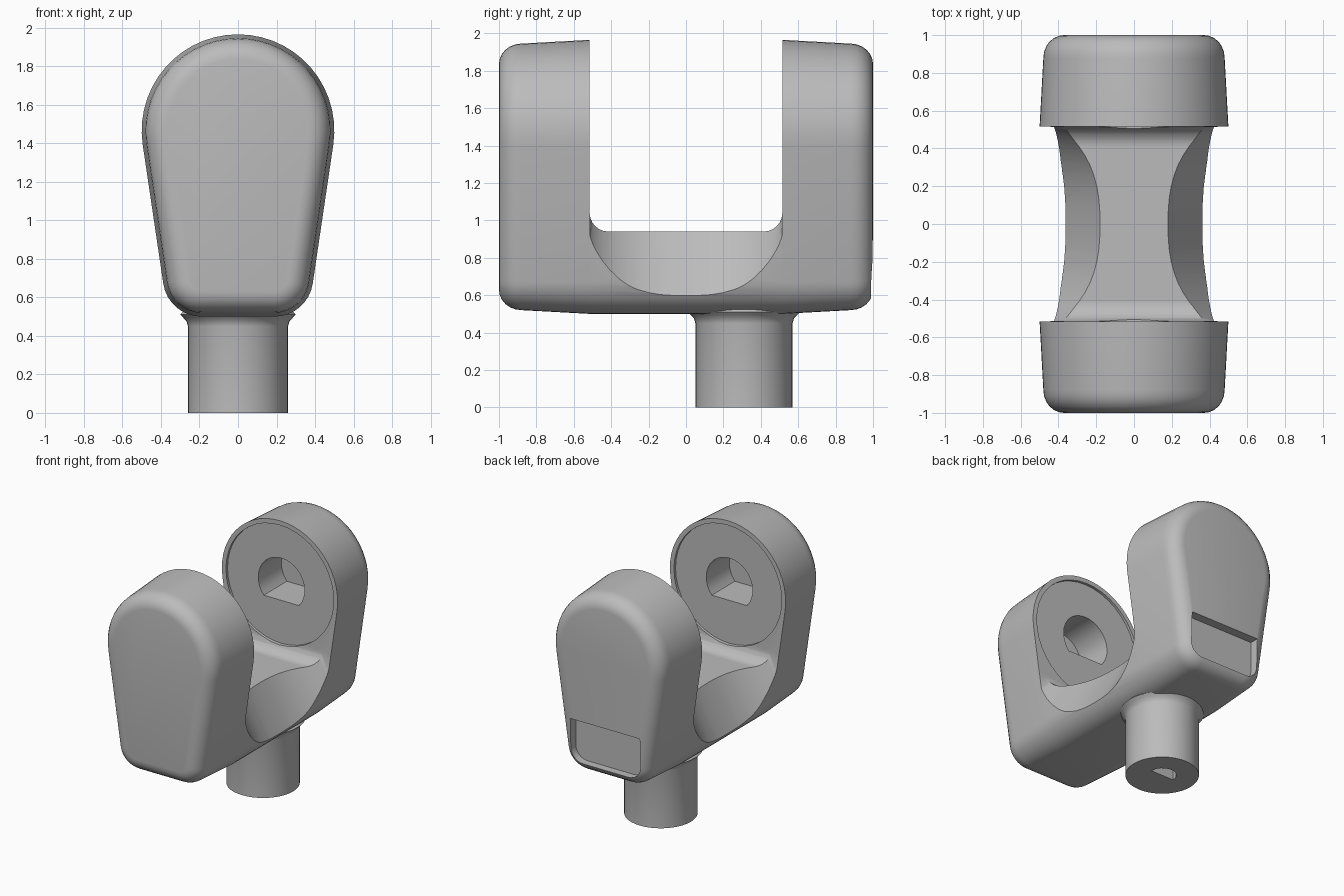
import bpy, bmesh
from math import sin, cos, radians, acos, atan2, hypot, asin, pi
from mathutils import Vector

if "Cube" in bpy.data.objects:
    bpy.data.objects.remove(bpy.data.objects["Cube"])

grey = bpy.data.materials.new("plain grey")
grey.use_nodes = True
colour = (0.5, 0.5, 0.5, 1)
grey.diffuse_color = colour
grey.node_tree.nodes["Principled BSDF"].inputs["Base Color"].default_value = colour


def loft(name, rings):
    """Skin a list of equal-length point rings and cap both ends."""
    bm = bmesh.new()
    loops = [[bm.verts.new(p) for p in ring] for ring in rings]
    n = len(loops[0])
    for a, b in zip(loops, loops[1:]):
        for i in range(n):
            j = (i + 1) % n
            bm.faces.new((a[i], a[j], b[j], b[i]))
    bm.faces.new(loops[0])
    bm.faces.new(loops[-1])
    bmesh.ops.recalc_face_normals(bm, faces=bm.faces)
    mesh = bpy.data.meshes.new(name)
    bm.to_mesh(mesh)
    bm.free()
    mesh.materials.append(grey)
    obj = bpy.data.objects.new(name, mesh)
    bpy.context.collection.objects.link(obj)
    return obj


def arc(cx, cy, r, start, end, steps):
    angles = [start + (end - start) * i / steps for i in range(steps + 1)]
    return [(cx + r * cos(a), cy + r * sin(a)) for a in angles]


def activate(obj):
    bpy.ops.object.select_all(action='DESELECT')
    obj.select_set(True)
    bpy.context.view_layer.objects.active = obj


def cut(obj, cutter):
    mod = obj.modifiers.new("cut", 'BOOLEAN')
    mod.operation = 'DIFFERENCE'
    mod.solver = 'EXACT'
    mod.object = cutter
    cutter.hide_render = True
    activate(obj)
    bpy.ops.object.modifier_apply(modifier=mod.name)
    bpy.data.objects.remove(cutter)


def smooth(obj):
    activate(obj)
    bpy.ops.object.shade_smooth_by_angle(angle=radians(30))


# Teardrop section: a big top circle wrapped together with two bottom corners
TOP_Z, TOP_R = 1.465, 0.5
LOW_X, LOW_Z, LOW_R = 0.19, 0.70, 0.2
dx, dz = -LOW_X, TOP_Z - LOW_Z
tangent = atan2(dz, dx) - acos((LOW_R - TOP_R) / hypot(dx, dz))


def teardrop(inset):
    r = LOW_R - inset
    return (arc(LOW_X, LOW_Z, r, -pi / 2, tangent, 8)
            + arc(0, TOP_Z, TOP_R - inset, tangent, pi - tangent, 28)
            + arc(-LOW_X, LOW_Z, r, pi - tangent, 3 * pi / 2, 8))


# Yoke body: slightly drafted, with rounded outer ends
half = [(0.515, 0), (0.88, 0.02)]
half += [(0.88 + 0.12 * sin(a), 0.02 + 0.11 * (1 - cos(a)))
         for a in (radians(15 * k) for k in range(1, 7))]
stations = [(-y, d) for y, d in reversed(half)] + half
body = loft("yoke_body", [[(x, y, z) for x, z in teardrop(d)] for y, d in stations])

# Gap between the arms, with filleted lower corners
GAP, FLOOR, FILLET = 0.515, 0.94, 0.1
gap = ([(-GAP, 2.2)]
       + arc(-GAP + FILLET, FLOOR + FILLET, FILLET, pi, 1.5 * pi, 6)
       + arc(GAP - FILLET, FLOOR + FILLET, FILLET, 1.5 * pi, 2 * pi, 6)
       + [(GAP, 2.2)])
cut(body, loft("gap_cutter", [[(x, y, z) for y, z in gap] for x in (-0.8, 0.8)]))

# Hollowed flanks of the bridge: curved in plan and leaning outward downwards
WAIST, RIM, LEAN = 0.18, 0.42, 0.53
plan = []
for k in range(-12, 13):
    y = 0.514 * sin(k * pi / 24)
    plan.append((WAIST + (RIM - WAIST) * (1 - (1 - (abs(y) / 0.516) ** 2.5) ** 0.75), y))
plan += [(1.0, 0.514), (1.0, -0.514)]
for side in (-1, 1):
    rings = [[(side * (x + LEAN * (FLOOR - z)), y, z) for x, y in plan]
             for z in (0.4, 1.15)]
    cut(body, loft("flank_cutter", rings))

# Shallow round recess and flat-bottomed socket on each inner arm face
disc = arc(0, TOP_Z, 0.465, 0, 2 * pi, 40)[:-1]
flat = asin(-0.65)
socket = arc(0, TOP_Z, 0.2, flat, pi - flat, 24)
for side in (-1, 1):
    for outline, depth in ((disc, 0.535), (socket, 0.82)):
        cut(body, loft("socket_cutter",
                       [[(x, side * y, z) for x, z in outline] for y in (0.5, depth)]))

# Pocket low on the back face, with rounded lower corners
pocket = ([(-0.3, 0.92)]
          + arc(-0.2, 0.69, 0.1, pi, 1.5 * pi, 6)
          + arc(0.2, 0.69, 0.1, 1.5 * pi, 2 * pi, 6)
          + [(0.3, 0.92)])
cut(body, loft("pocket_cutter", [[(x, y, z) for x, z in pocket] for y in (0.93, 1.1)]))
smooth(body)

# Mounting stem with a flared root and a half-round bore
STEM_Y = 0.31
stem_rings = [(0.26, 0), (0.26, 0.45), (0.267, 0.475), (0.285, 0.495), (0.3, 0.51), (0.25, 0.56)]
stem = loft("mounting_stem",
            [[(x, y, z) for x, y in arc(0, STEM_Y, r, 0, 2 * pi, 40)[:-1]] for r, z in stem_rings])
bore = arc(0, STEM_Y, 0.1, 0, pi, 12)
cut(stem, loft("bore_cutter", [[(x, y, z) for x, y in bore] for z in (-0.1, 0.3)]))
smooth(stem)
